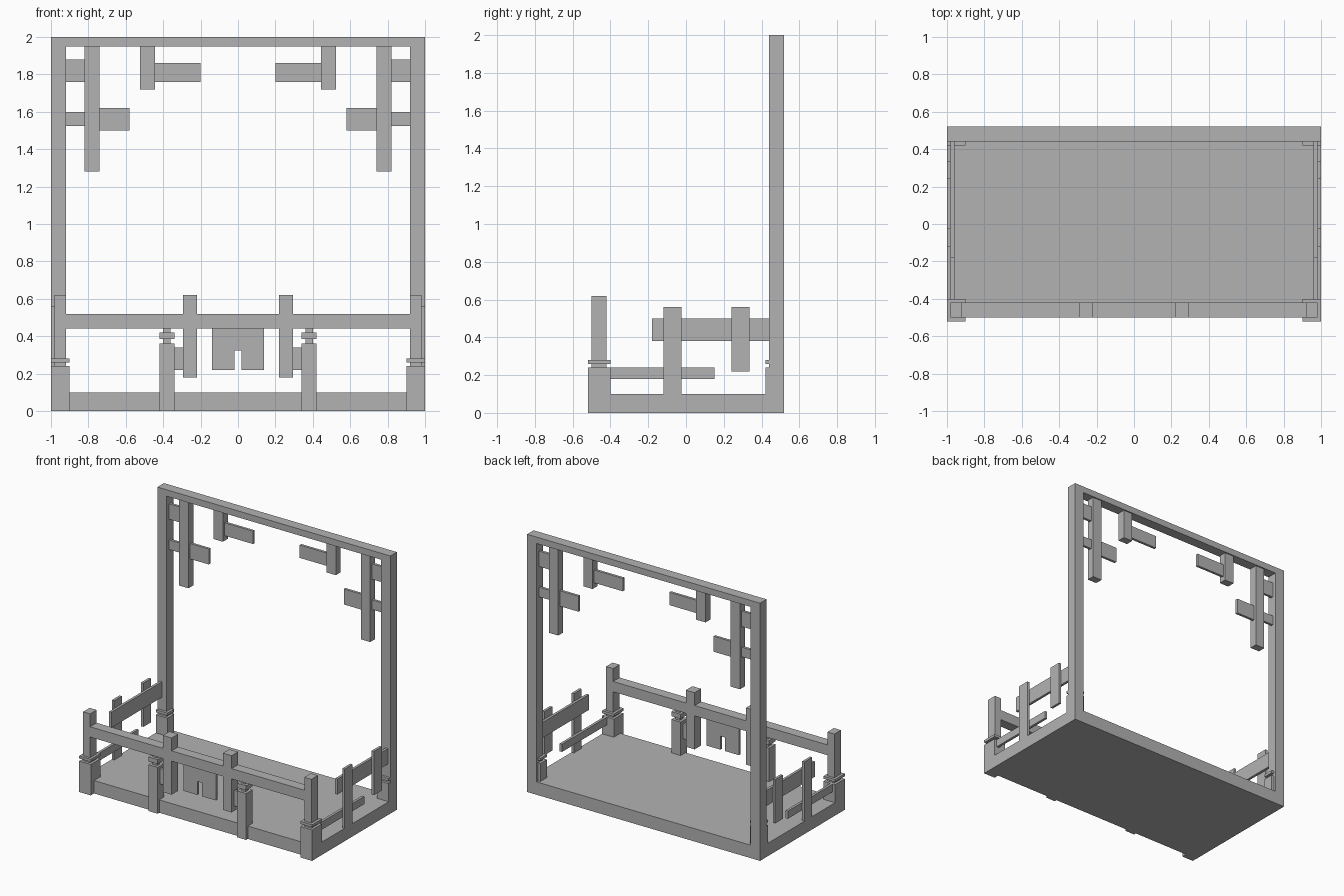
import bpy
import bmesh

old = bpy.data.objects.get("Cube")
if old:
    bpy.data.objects.remove(old, do_unlink=True)

GREY = (0.45, 0.45, 0.45, 1)
grey = bpy.data.materials.new("plain_grey")
grey.use_nodes = True
grey.diffuse_color = GREY
grey.node_tree.nodes["Principled BSDF"].inputs["Base Color"].default_value = GREY


def boxes(name, *spans):
    """One object made of boxes, each given as (x range, y range, z range)."""
    bm = bmesh.new()
    for span in spans:
        corners = bmesh.ops.create_cube(bm, size=1)["verts"]
        for v in corners:
            v.co = [lo + (c + 0.5) * (hi - lo) for c, (lo, hi) in zip(v.co, span)]
    mesh = bpy.data.meshes.new(name)
    bm.to_mesh(mesh)
    bm.free()
    mesh.materials.append(grey)
    obj = bpy.data.objects.new(name, mesh)
    bpy.context.collection.objects.link(obj)
    return obj


def pair(name, *spans):
    """The same boxes on the left and, mirrored, on the right."""
    boxes("left_" + name, *spans)
    boxes("right_" + name, *[((-x[1], -x[0]), y, z) for x, y, z in spans])


FRAME = (0.44, 0.52)     # depth of the rear frame
FENCE = (-0.5, -0.42)    # depth of the front fence
HANG = (0.45, 0.51)      # depth of the hanging posts
SLAT = (0.47, 0.49)      # depth of the hanging slats
THIN = (-0.47, -0.45)    # depth of the thin fence boards

# Base and rear frame
boxes("floor", ((-1, 1), (-0.48, 0.52), (0, 0.1)))
boxes("rear_top_beam", ((-1, 1), FRAME, (1.95, 2)))
pair("rear_post", ((0.92, 1), FRAME, (0.1, 1.95)))
pair("rear_post_foot",
     ((0.9, 1), (0.42, 0.5), (0, 0.24)),
     ((0.9, 1), (0.42, 0.5), (0.26, 0.28)))

# Hanging posts and slats under the top beam
pair("long_hanging_post", ((0.74, 0.82), HANG, (1.28, 1.95)))
pair("short_hanging_post", ((0.445, 0.525), HANG, (1.72, 1.95)))
pair("upper_outer_slat", ((0.82, 0.92), SLAT, (1.76, 1.88)))
pair("lower_outer_slat", ((0.82, 0.92), SLAT, (1.525, 1.6)))
pair("lower_inner_slat", ((0.58, 0.74), SLAT, (1.5, 1.62)))
pair("upper_inner_slat", ((0.2, 0.445), SLAT, (1.76, 1.86)))

# Front fence
pair("front_corner_post",
     ((0.9, 1), (-0.52, -0.4), (0, 0.24)),
     ((0.9, 1), (-0.52, -0.4), (0.26, 0.28)),
     ((0.92, 0.98), FENCE, (0.24, 0.62)))
boxes("front_rail", ((-0.92, 0.92), FENCE, (0.44, 0.52)))
pair("front_middle_post",
     ((0.34, 0.42), FENCE, (0, 0.36)),
     ((0.36, 0.4), (-0.48, -0.44), (0.36, 0.44)),
     ((0.34, 0.42), FENCE, (0.385, 0.42)))
pair("front_upright",
     ((0.22, 0.295), FENCE, (0.18, 0.44)),
     ((0.22, 0.295), FENCE, (0.52, 0.62)))
pair("front_link_board", ((0.295, 0.34), THIN, (0.22, 0.34)))

# Hanging plate with a notch at its foot
boxes("notched_plate",
      ((-0.14, 0.14), THIN, (0.325, 0.44)),
      ((-0.14, -0.02), THIN, (0.22, 0.325)),
      ((0.02, 0.14), THIN, (0.22, 0.325)))

# Side fences
pair("side_lower_rail", ((0.96, 0.98), (-0.4, 0.15), (0.18, 0.24)))
pair("side_upper_rail", ((0.96, 0.98), (-0.18, 0.44), (0.38, 0.5)))
pair("side_front_upright", ((0.98, 1), (-0.12, -0.025), (0.1, 0.56)))
pair("side_rear_upright", ((0.98, 1), (0.24, 0.335), (0.22, 0.56)))
